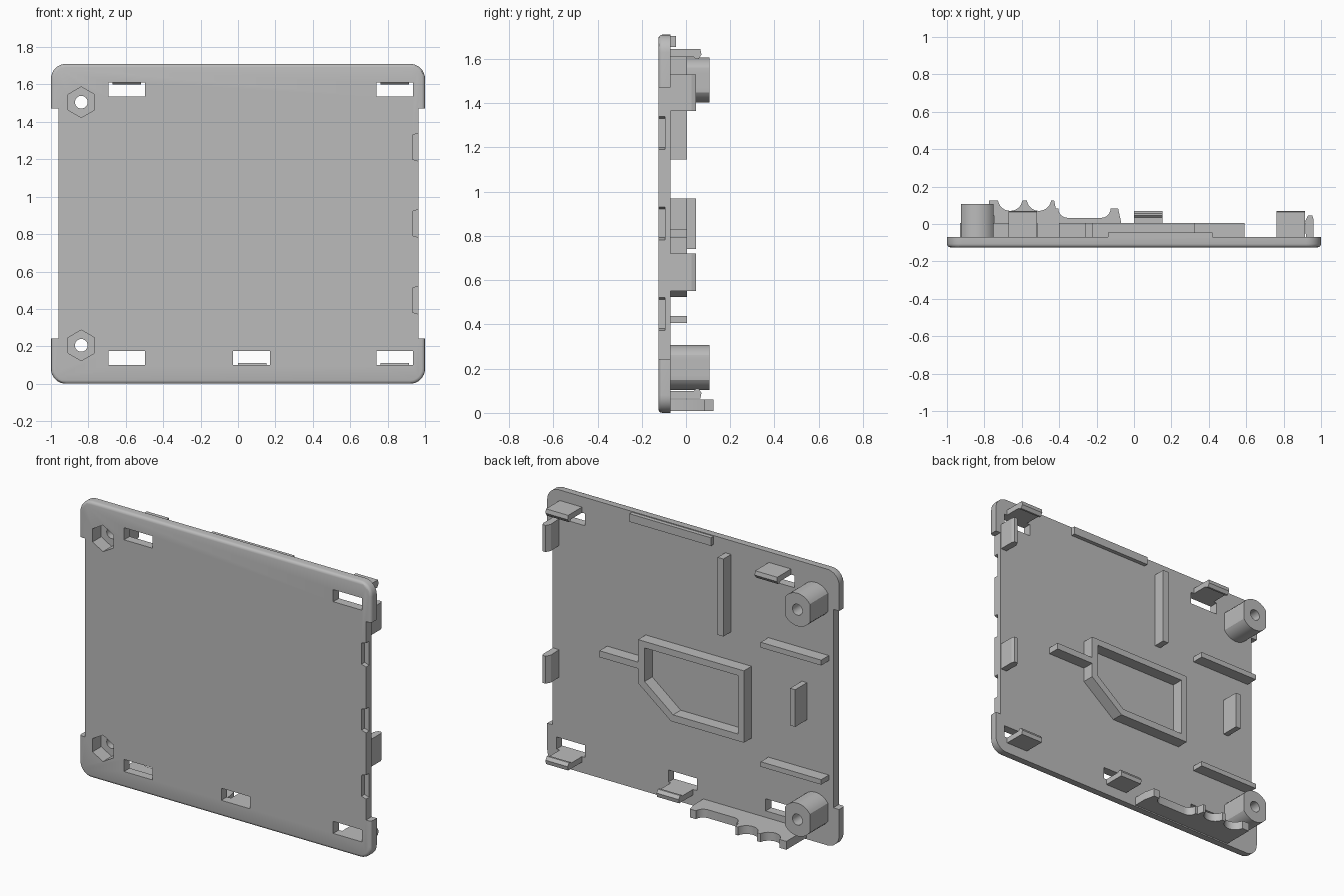
import bpy, bmesh, math

if "Cube" in bpy.data.objects:
    bpy.data.objects.remove(bpy.data.objects["Cube"], do_unlink=True)

grey = bpy.data.materials.new("plain grey")
grey.use_nodes = True
grey.diffuse_color = (0.5, 0.5, 0.5, 1)
grey.node_tree.nodes["Principled BSDF"].inputs["Base Color"].default_value = (0.5, 0.5, 0.5, 1)

H = 1.71                     # overall height
FRONT, BACK = -0.125, -0.07  # plate faces
ROOT = -0.09                 # parts start slightly inside the plate


def prism(name, pts, axis, lo, hi, bevel_low=0):
    """Extrude a 2D outline along an axis; pts are the other two axes in order."""
    i = "xyz".index(axis)

    def place(p, h):
        v = list(p)
        v.insert(i, h)
        return v

    bm = bmesh.new()
    low = [bm.verts.new(place(p, lo)) for p in pts]
    high = [bm.verts.new(place(p, hi)) for p in pts]
    base = bm.faces.new(low)
    bm.faces.new(high)
    n = len(pts)
    for k in range(n):
        j = (k + 1) % n
        bm.faces.new((low[k], low[j], high[j], high[k]))
    bmesh.ops.recalc_face_normals(bm, faces=bm.faces[:])
    if bevel_low:
        bmesh.ops.bevel(bm, geom=list(base.edges), offset=bevel_low, segments=3,
                        profile=0.5, affect='EDGES')
    me = bpy.data.meshes.new(name)
    bm.to_mesh(me)
    bm.free()
    me.materials.append(grey)
    ob = bpy.data.objects.new(name, me)
    bpy.context.collection.objects.link(ob)
    return ob


def rect(a0, a1, b0, b1):
    return [(a0, b0), (a1, b0), (a1, b1), (a0, b1)]


def box(name, x0, x1, y0, y1, z0, z1):
    return prism(name, rect(x0, x1, z0, z1), "y", y0, y1)


def arc(cx, cy, r, start, end, n):
    steps = [math.radians(start + (end - start) * k / n) for k in range(n + 1)]
    return [(cx + r * math.cos(t), cy + r * math.sin(t)) for t in steps]


def cut(target, cutters):
    """Subtract each cutter, then discard it."""
    for c in cutters:
        m = target.modifiers.new("cut", 'BOOLEAN')
        m.operation, m.solver, m.object = 'DIFFERENCE', 'EXACT', c
    dg = bpy.context.evaluated_depsgraph_get()
    dg.update()
    me = bpy.data.meshes.new_from_object(target.evaluated_get(dg))
    target.modifiers.clear()
    target.data = me
    for c in cutters:
        bpy.data.objects.remove(c, do_unlink=True)


def smooth(ob):
    bpy.ops.object.select_all(action='DESELECT')
    ob.select_set(True)
    bpy.context.view_layer.objects.active = ob
    bpy.ops.object.shade_smooth_by_angle(angle=math.radians(30))


SCREWS = [("lower", 0.205), ("upper", H - 0.205)]
SX = -0.838


def screw_cutters():
    """Hexagonal nut pockets and screw holes."""
    out = []
    for _, z in SCREWS:
        out.append(prism("nut_cutter", arc(SX, z, 0.082, 30, 330, 5), "y", -0.2, -0.04))
        out.append(prism("hole_cutter", arc(SX, z, 0.034, 0, 345, 23), "y", -0.3, 0.3))
    return out


# Cover plate with rounded corners and softened front rim
R = 0.08
outline = []
for cx, cz, a in ((1 - R, H - R, 0), (R - 1, H - R, 90), (R - 1, R, 180), (1 - R, R, 270)):
    outline += arc(cx, cz, R, a, a + 90, 8)
plate = prism("cover_plate", outline, "y", FRONT, BACK, bevel_low=0.018)

# Side cut-backs, latch slots and bevelled edge notches
cutters = [box("left_cutter", 0.965, 1.2, -0.3, 0.3, 0.243, H - 0.238),
           box("right_cutter", -1.2, -0.96, -0.3, 0.3, 0.243, H - 0.238)]
for x in (-0.595, 0.838):
    for z in (0.1, H - 0.175):
        cutters.append(box("slot_cutter", x - 0.098, x + 0.098, -0.3, 0.3, z, z + 0.075))
cutters.append(box("slot_cutter", -0.027, 0.17, -0.3, 0.3, 0.1, 0.175))
for z in (0.447, 0.857, 1.265):
    notch = [(0.934, z - 0.065), (1.0, z - 0.085), (1.0, z + 0.085), (0.934, z + 0.065)]
    cutters.append(prism("notch_cutter", notch, "y", -0.2, -0.095))
cut(plate, cutters + screw_cutters())
smooth(plate)

# Screw bosses: cylinders with flattened sides
for label, z in SCREWS:
    ring = [(min(max(x, SX - 0.086), SX + 0.086), zz)
            for x, zz in arc(SX, z, 0.102, 3.75, 356.25, 47)]
    boss = prism(label + "_screw_boss", ring, "y", ROOT, 0.107)
    cut(boss, screw_cutters())
    smooth(boss)

# Snap latches beside the slots, hooks facing inwards
hook = [(BACK - 0.01, 1.61), (BACK - 0.01, 1.645), (0.065, 1.645), (0.07, 1.62),
        (0.057, 1.6), (0.045, 1.6), (0.035, 1.61)]
for name, x, top in (("upper_right_latch", -0.595, True), ("upper_left_latch", 0.838, True),
                     ("lower_middle_latch", 0.077, False), ("lower_left_latch", 0.838, False)):
    pts = hook if top else [(y, H - z) for y, z in hook]
    prism(name, pts, "x", x - 0.076, x + 0.076)

# Side tabs
tab = [(0.92, ROOT), (0.96, ROOT), (0.96, 0.025), (0.953, 0.045), (0.93, 0.045), (0.915, 0.015)]
for name, z0, z1 in (("lower_side_tab", 0.55, 0.72), ("upper_side_tab", 1.365, 1.53)):
    prism(name, tab, "z", z0, z1)

# Straight ribs on the inner face
box("long_upright_rib", -0.26, -0.22, ROOT, 0.005, 1.145, 1.625)
box("short_upright_rib", -0.78, -0.745, ROOT, 0.045, 0.74, 0.97)
box("upper_cross_rib", -0.93, -0.515, ROOT, 0.005, 1.145, 1.178)
box("lower_cross_rib", -0.93, -0.515, ROOT, 0.005, 0.407, 0.438)
box("frame_rib", 0.31, 0.59, ROOT, 0.005, 0.79, 0.83)
box("top_edge_lip", -0.14, 0.42, ROOT, -0.045, 1.655, 1.705)

# Five-sided frame
frame = prism("five_sided_frame", [(-0.4, 0.97), (0.325, 0.97), (0.325, 0.7), (0.1, 0.525),
                                   (-0.4, 0.525)], "y", ROOT, 0.005)
cut(frame, [prism("frame_cutter", [(-0.36, 0.93), (0.28, 0.93), (0.28, 0.722), (0.085, 0.568),
                                   (-0.36, 0.568)], "y", BACK, 0.2)])

# Scalloped cable rest along the bottom
rest = [(-0.775, ROOT), (-0.775, 0.125)]
for cx in (-0.662, -0.508):
    rest += arc(cx, 0.136, 0.066, 190, 350, 12)
rest += [(-0.427, 0.125), (-0.418, 0.083), (-0.403, 0.083)]
rest += arc(-0.355, 0.083, 0.05, 180, 270, 6)[1:]
rest += arc(-0.175, 0.083, 0.05, 270, 360, 6)
rest += [(-0.085, 0.083), (-0.07, 0.015), (-0.07, ROOT)]
smooth(prism("cable_rest", rest, "z", 0.008, 0.06))
